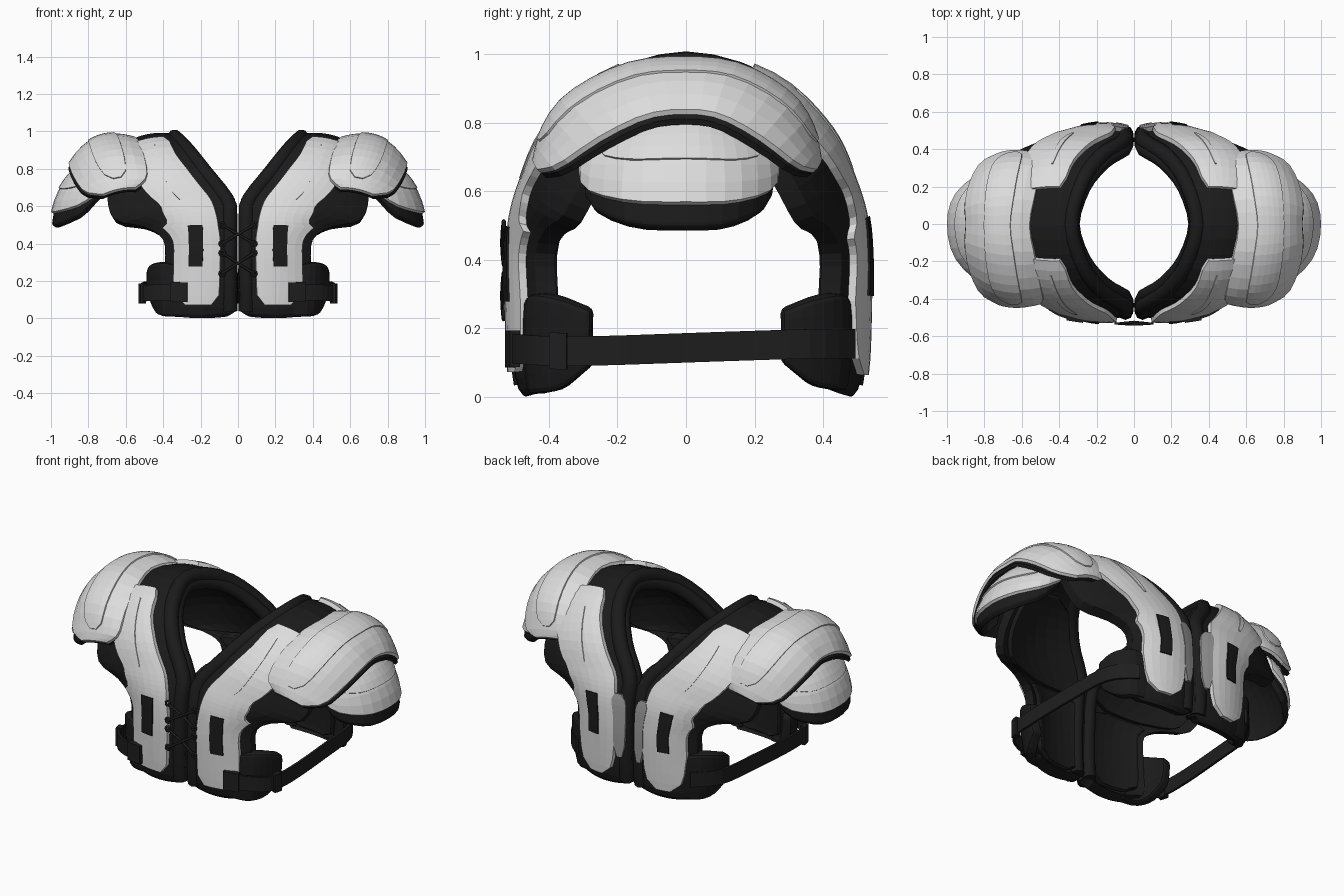
import bpy, bmesh, math
from mathutils import Vector

if "Cube" in bpy.data.objects:
    bpy.data.objects.remove(bpy.data.objects["Cube"])


def material(name, c):
    m = bpy.data.materials.new(name)
    m.diffuse_color = (c, c, c, 1)
    m.use_nodes = True
    m.node_tree.nodes["Principled BSDF"].inputs["Base Color"].default_value = m.diffuse_color
    return m


WHITE = material("white_shell", 0.72)
GREY = material("grey_panel", 0.32)
BLACK = material("black_padding", 0.011)
STRAP = material("dark_webbing", 0.013)


class Surface:
    """Band lofted between an inner and an outer edge, bulged along its normal."""

    def __init__(self, stations):
        self.st = [list(s) for s in stations]

    def sample(self, t):
        n = len(self.st)
        i = max(0, min(n - 2, int(t)))
        f = t - i
        a, b, c, d = (self.st[max(0, min(n - 1, i + k))] for k in (-1, 0, 1, 2))
        return [0.5 * (2*q + (r-p)*f + (2*p-5*q+4*r-s)*f*f + (3*q-p-3*r+s)*f**3)
                for p, q, r, s in zip(a, b, c, d)]

    def point(self, u, t, h=0.0):
        s = self.sample(t)
        lo, hi = self.sample(max(0, t - .2)), self.sample(min(len(self.st) - 1, t + .2))
        i, o = Vector(s[:3]), Vector(s[3:6])
        tangent = Vector([hi[k] + hi[k+3] - lo[k] - lo[k+3] for k in range(3)])
        normal = (o - i).cross(tangent).normalized()
        return i.lerp(o, u) + normal * (s[6] * 4 * u * (1 - u) + h)


def with_back(front, scale):
    """Append the front half reflected to the back."""
    return front + [(a, -b*scale, c, d, -e*scale, f, g)
                    for a, b, c, d, e, f, g in reversed(front[:-1])]


def finish(ob, mat, mirror=True):
    bpy.context.scene.collection.objects.link(ob)
    ob.data.materials.append(mat)
    if mirror:
        ob.modifiers.new("both_sides", 'MIRROR')
    return ob


def u_range(table, t):
    for (ta, a, b), (tb, c, d) in zip(table, table[1:]):
        if t <= tb:
            f = max(0, (t - ta) / (tb - ta))
            return a + (c - a) * f, b + (d - b) * f
    return table[-1][1:]


def sheet(name, surf, t0, t1, us, mat, h=0.0, thick=.02, nt=20, nu=8, r=(0, 0), bevel=0.0):
    """Solid plate on a surface; r rounds the corners at the start and the end."""
    bm = bmesh.new()
    layers = []
    for depth in (h, h - thick):
        grid = []
        for j in range(nt + 1):
            t = t0 + (t1 - t0) * j / nt
            a, b = us if isinstance(us, tuple) else u_range(us, t)
            for gap, rad in ((t - t0, r[0]), (t1 - t, r[1])):
                if rad and gap < rad:
                    d = max(0, gap / rad)
                    k = (1 - math.sqrt(max(0, 1 - (1 - d)**2))) * min(.34, rad * .5) * (b - a)
                    a, b = a + k, b - k
            grid.append([bm.verts.new(surf.point(a + (b - a) * i / nu, t, depth))
                         for i in range(nu + 1)])
        layers.append(grid)
    for g in layers:
        for j in range(nt):
            for i in range(nu):
                bm.faces.new((g[j][i], g[j][i+1], g[j+1][i+1], g[j+1][i]))
    rim = ([(0, i) for i in range(nu)] + [(j, nu) for j in range(nt)]
           + [(nt, i) for i in range(nu, 0, -1)] + [(j, 0) for j in range(nt, 0, -1)])
    top, low = layers
    for (ja, ia), (jb, ib) in zip(rim, rim[1:] + rim[:1]):
        bm.faces.new((top[ja][ia], top[jb][ib], low[jb][ib], low[ja][ia]))
    bmesh.ops.recalc_face_normals(bm, faces=bm.faces)
    me = bpy.data.meshes.new(name)
    bm.to_mesh(me)
    bm.free()
    ob = finish(bpy.data.objects.new(name, me), mat)
    if bevel:
        m = ob.modifiers.new("soft_edge", 'BEVEL')
        m.width, m.segments = bevel, 2
        m.limit_method, m.angle_limit = 'ANGLE', math.radians(50)
    return ob


def tube(name, paths, radius, mat, mirror=True, cyclic=False):
    cu = bpy.data.curves.new(name, 'CURVE')
    cu.dimensions = '3D'
    cu.bevel_depth, cu.bevel_resolution, cu.use_fill_caps = radius, 2, True
    for path in paths:
        sp = cu.splines.new('POLY')
        sp.points.add(len(path) - 1)
        for p, co in zip(sp.points, path):
            p.co = (*co, 1)
        sp.use_cyclic_u = cyclic
    return finish(bpy.data.objects.new(name, cu), mat, mirror)


# Body padding running from chest over the shoulder to the back
body = Surface(with_back([
    (.06, -.455, .01, .33, -.435, .01, .025),
    (.01, -.48, .06, .39, -.43, .06, .04),
    (.01, -.485, .28, .39, -.435, .28, .045),
    (.01, -.48, .40, .40, -.44, .42, .045),
    (.01, -.47, .52, .50, -.41, .49, .055),
    (.03, -.435, .64, .66, -.36, .53, .07),
    (.15, -.36, .79, .70, -.29, .66, .08),
    (.26, -.225, .92, .68, -.18, .82, .06),
    (.325, 0, .985, .66, 0, .90, .04)], 1.03))
sheet("body_padding", body, 0, 16, (0, 1), BLACK, thick=.06, nt=48, nu=9, bevel=.018)
for a, b in ((.8, 3.9), (4.05, 7.2), (8.8, 11.95), (12.1, 15.2)):
    sheet("inner_cushion", body, a, b, (.1, .9), BLACK, h=-.055, thick=.035,
          nt=10, nu=6, r=(.5, .5), bevel=.015)


# Rolled collar along the neck opening
def collar_path(u, h, gap):
    pts = [body.point(u, .8 + 14.4 * i / 44, h) for i in range(45)]
    return [(max(gap, p.x), p.y, p.z) for p in pts]


tube("collar_roll", [collar_path(.05, -.02, .046)], .042, BLACK)
tube("collar_inner_roll", [collar_path(.04, -.06, .042)], .036, BLACK)

# White chest and back plates
edges = [(1.1, .23, .80), (1.6, .22, .86), (2, .21, .87), (3.7, .20, .86), (4, .19, .73),
         (5, .17, .58), (6, .19, .68), (6.6, .22, .72), (7.25, .21, .68)]
back_edges = [(8.75, .21, .68), (9.4, .20, .75), (10, .17, .72), (11, .14, .62), (12, .17, .74),
              (12.5, .19, .88), (14, .20, .88), (14.95, .25, .80)]
sheet("chest_plate", body, 1.1, 7.25, edges, WHITE, h=.022, thick=.028, nt=26, nu=6, r=(.35, .2))
sheet("back_plate", body, 8.75, 14.95, back_edges, WHITE, h=.022, thick=.028, nt=26, nu=6,
      r=(.2, .6))
sheet("back_inner_panel", body, 11.8, 14.4, (.04, .21), GREY, h=.0255, thick=.03, nt=10, nu=2,
      r=(.6, .6))
for n, a, b in (("chest", 5.1, 6.9), ("back", 9.3, 10.7)):
    sheet(n + "_ridge", body, a, b, (.38, .43), WHITE, h=.026, thick=.01, nt=8, nu=2, r=(.8, .8))
slot = [(2, .45, .65), (3, .44, .64), (3.8, .37, .54)]
back_slot = [(12, .38, .54), (12.8, .45, .63), (13.9, .46, .64)]
sheet("chest_slot", body, 2.0, 3.75, slot, BLACK, h=.028, thick=.009, nt=6, nu=2)
sheet("back_slot", body, 12.0, 13.9, back_slot, BLACK, h=.028, thick=.009, nt=6, nu=2)

# Large shoulder cap with raised centre and dark edging
cap = Surface(with_back([
    (.55, -.44, .70, .72, -.435, .665, .015),
    (.49, -.42, .76, .82, -.375, .68, .04),
    (.50, -.34, .86, .88, -.255, .76, .075),
    (.53, -.18, .95, .905, -.12, .825, .075),
    (.56, -.01, .975, .90, 0, .84, .07)], .88))
sheet("shoulder_cap", cap, 0, 8, (0, 1), WHITE, thick=.016, nt=20, nu=8)
sheet("shoulder_cap_edging", cap, .02, 7.98, (.01, 1.03), BLACK, h=-.017, thick=.018, nt=20, nu=8)
sheet("shoulder_cap_raised_centre", cap, 1.0, 7.0, (.24, .64), WHITE, h=.006, thick=.012,
      nt=20, nu=5, r=(1.2, 1.2))

# Lower upper-arm flap and its dark lining
flap = Surface(with_back([
    (.72, -.30, .75, .74, -.315, .68, .005),
    (.75, -.24, .79, .85, -.295, .61, .025),
    (.79, -.12, .83, .965, -.17, .575, .035),
    (.81, 0, .85, 1.0, 0, .57, .035)], .87))
sheet("arm_flap", flap, 0, 6, (0, 1), WHITE, thick=.016, nt=16, nu=6)
sheet("arm_flap_lining", flap, .05, 5.95, (.05, 1.16), BLACK, h=-.017, thick=.035,
      nt=16, nu=7, bevel=.01)
sheet("arm_flap_raised_centre", flap, 1.2, 4.8, (.1, .62), WHITE, h=.006, thick=.012,
      nt=14, nu=4, r=(1, 1))

# Rib pads wrapping round the sides
ribs = [(.28, -.46, .27, .26, -.45, .01, .01), (.39, -.445, .30, .37, -.435, .01, .01),
        (.46, -.37, .29, .425, -.36, .025, .01), (.475, -.275, .255, .455, -.275, .09, .01)]
sheet("front_rib_pad", Surface(ribs), 0, 3, (0, 1), BLACK, h=.015, thick=.06, nt=10, nu=5,
      bevel=.015)
rear = [(a, -b*1.02, c, d, -e*1.02, f + .01, g) for a, b, c, d, e, f, g in reversed(ribs)]
sheet("rear_rib_pad", Surface(rear), 0, 3, (0, 1), BLACK, h=.015, thick=.06, nt=10, nu=5,
      bevel=.015)

# Side strap with buckles
path = [(.27, -.515, .14), (.39, -.49, .14), (.495, -.41, .135), (.52, -.25, .135),
        (.51, .1, .147), (.485, .36, .155), (.37, .49, .155)]
strap = Surface([(x, y, z + .043, x, y, z - .043, 0) for x, y, z in path])
sheet("side_strap", strap, 0, 6, (0, 1), STRAP, h=.006, thick=.014, nt=24, nu=1)
sheet("front_buckle", strap, 0, .75, (-.12, 1.12), STRAP, h=.014, thick=.03, nt=3, nu=2)
sheet("side_buckle", strap, 2.15, 2.5, (-.12, 1.12), STRAP, h=.018, thick=.03, nt=3, nu=2)

# Chest lacing and eyelets
laces = []
for low, high in ((.24, .35), (.40, .50)):
    for s in (-1, 1):
        laces.append([(-.085*s, -.533, low), (0, -.53 - .006*s, (low+high)/2), (.085*s, -.533, high)])
tube("chest_laces", laces, .007, STRAP, mirror=False)
rings = [[(.085 + .014*math.cos(k*math.pi/5), -.532, z + .014*math.sin(k*math.pi/5))
          for k in range(10)] for z in (.24, .35, .40, .50)]
tube("lace_eyelets", rings, .006, BLACK, cyclic=True)
